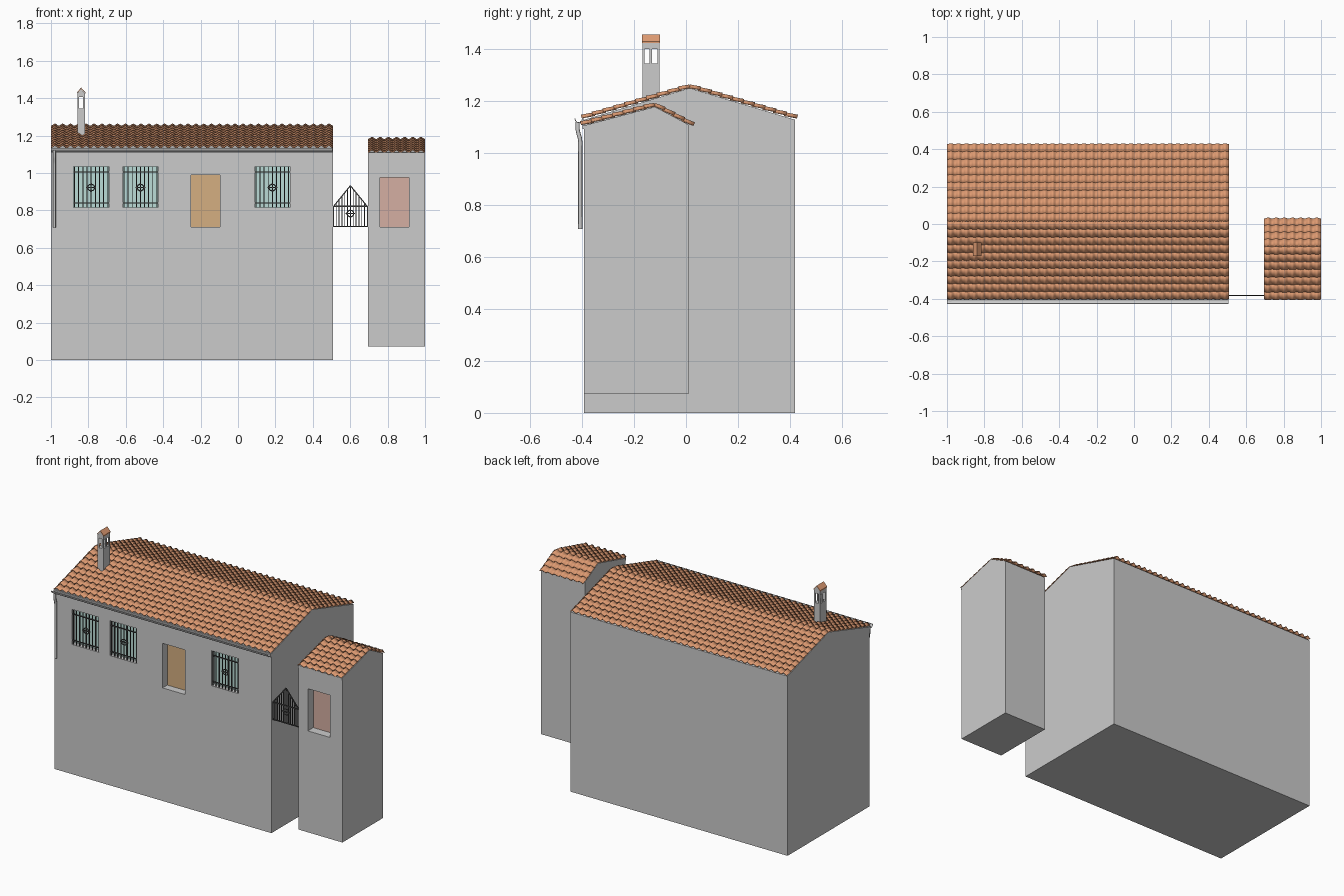
import bpy, bmesh, math
from mathutils import Vector, Matrix

if "Cube" in bpy.data.objects:
    bpy.data.objects.remove(bpy.data.objects["Cube"])


def mat(name, r, g, b):
    m = bpy.data.materials.new(name)
    m.diffuse_color = (r, g, b, 1)
    m.use_nodes = True
    m.node_tree.nodes["Principled BSDF"].inputs["Base Color"].default_value = m.diffuse_color
    return m


TILE = mat("terracotta", 0.74, 0.33, 0.17)
GLASS = mat("glass", 0.50, 0.72, 0.68)
WOOD = mat("wood", 0.66, 0.43, 0.22)
PINK = mat("painted_door", 0.66, 0.43, 0.36)
IRON = mat("iron", 0.06, 0.06, 0.06)


def finish(name, bm, material=None):
    me = bpy.data.meshes.new(name)
    bm.to_mesh(me)
    bm.free()
    ob = bpy.data.objects.new(name, me)
    bpy.context.collection.objects.link(ob)
    if material:
        me.materials.append(material)
    return ob


def add_box(bm, x0, x1, y0, y1, z0, z1):
    c = Vector(((x0 + x1) / 2, (y0 + y1) / 2, (z0 + z1) / 2))
    bmesh.ops.create_cube(bm, size=1, matrix=Matrix.Translation(c)
                          @ Matrix.Diagonal((x1 - x0, y1 - y0, z1 - z0, 1)))


def add_bar(bm, p, q, t):
    p, q = Vector(p), Vector(q)
    d = q - p
    rot = d.to_track_quat('Z', 'Y').to_matrix().to_4x4()
    bmesh.ops.create_cube(bm, size=1, matrix=Matrix.Translation((p + q) / 2)
                          @ rot @ Matrix.Diagonal((t, t, d.length, 1)))


def box(name, *b, material=None):
    bm = bmesh.new()
    add_box(bm, *b)
    return finish(name, bm, material)


def prism(name, pts, lo, hi, axis='x', material=None):
    """Extrude a closed profile along x (points y,z) or along y (points x,z)."""
    bm = bmesh.new()
    put = (lambda p, t: (t, p[0], p[1])) if axis == 'x' else (lambda p, t: (p[0], t, p[1]))
    f = bm.faces.new([bm.verts.new(put(p, lo)) for p in pts])
    ext = bmesh.ops.extrude_face_region(bm, geom=[f])
    move = (hi - lo, 0, 0) if axis == 'x' else (0, hi - lo, 0)
    bmesh.ops.translate(bm, vec=move, verts=[v for v in ext['geom'] if isinstance(v, bmesh.types.BMVert)])
    bmesh.ops.recalc_face_normals(bm, faces=bm.faces)
    return finish(name, bm, material)


def cut(ob, *b):
    cutter = box("cutter", *b)
    m = ob.modifiers.new("cut", 'BOOLEAN')
    m.operation, m.solver, m.object = 'DIFFERENCE', 'EXACT', cutter
    bpy.context.view_layer.objects.active = ob
    bpy.ops.object.modifier_apply(modifier=m.name)
    bpy.data.objects.remove(cutter)


def tiles(name, x0, x1, cols, ridge, eave, rows):
    """Overlapping corrugated rows of tiles down one slope."""
    bm = bmesh.new()
    r, e = Vector((0, *ridge)), Vector((0, *eave))
    d = (e - r).normalized()
    n = Vector((0, -d.z, d.y)) * (1 if d.y > 0 else -1)
    L = (e - r).length / rows
    seg = 8
    for i in range(rows):
        strip = []
        for s, lift in ((max(0, i * L - 0.008), -0.001), ((i + 1) * L, 0.004)):
            strip.append([])
            for k in range(cols * seg + 1):
                h = -0.006 * math.cos(2 * math.pi * k / seg) + lift
                p = r + d * s + n * h
                p.x = x0 + (x1 - x0) * k / (cols * seg)
                strip[-1].append(bm.verts.new(p))
        a, b = strip
        for k in range(cols * seg):
            f = bm.faces.new((a[k], a[k + 1], b[k + 1], b[k]))
            f.normal_update()
            if f.normal.z < 0:
                f.normal_flip()
    ob = finish(name, bm, TILE)
    m = ob.modifiers.new("thickness", 'SOLIDIFY')
    m.thickness = 0.003
    bpy.context.view_layer.objects.active = ob
    ob.select_set(True)
    bpy.ops.object.shade_smooth_by_angle(angle=math.radians(40))
    ob.select_set(False)


def ring(name, x, y, z, radius):
    bpy.ops.mesh.primitive_torus_add(location=(x, y, z), rotation=(math.pi / 2, 0, 0),
                                     major_radius=radius, minor_radius=0.003,
                                     major_segments=16, minor_segments=6)
    ob = bpy.context.object
    ob.name = name
    ob.data.materials.append(IRON)
    ob.select_set(False)


FRONT = -0.392
windows = [(-0.88, -0.69), (-0.615, -0.428), (0.09, 0.277)]
WZ0, WZ1 = 0.815, 1.035

# Main house walls with window and door recesses
house = prism("house_walls", [(FRONT, 0), (0.42, 0), (0.42, 1.128), (0.014, 1.25), (FRONT, 1.128)], -1, 0.507)
for x0, x1 in windows:
    cut(house, x0, x1, -0.5, -0.35, WZ0, WZ1)
cut(house, -0.25, -0.095, -0.5, -0.342, 0.71, 0.99)
box("house_door", -0.25, -0.095, -0.345, -0.338, 0.71, 0.99, material=WOOD)

# Annex walls and door
annex = prism("annex_walls", [(FRONT, 0.073), (0.01, 0.073), (0.01, 1.109), (-0.12, 1.178), (FRONT, 1.106)], 0.695, 1.0)
cut(annex, 0.76, 0.915, -0.5, -0.335, 0.71, 0.975)
box("annex_door", 0.76, 0.915, -0.338, -0.33, 0.71, 0.975, material=PINK)

# Cornices under the front eaves
box("house_cornice", -1, 0.507, -0.402, FRONT, 1.108, 1.13)
box("annex_cornice", 0.695, 1.0, -0.398, FRONT, 1.092, 1.108)

# Tiled roofs
tiles("house_roof_front", -1, 0.508, 36, (0.014, 1.259), (-0.402, 1.138), 10)
tiles("house_roof_back", -1, 0.508, 36, (0.014, 1.259), (0.428, 1.138), 10)
tiles("annex_roof_front", 0.695, 1.0, 7, (-0.12, 1.188), (-0.405, 1.113), 7)
tiles("annex_roof_back", 0.695, 1.0, 7, (-0.12, 1.188), (0.03, 1.109), 4)

# Windows: glass, frame and iron grille
for i, (x0, x1) in enumerate(windows):
    xc, zc = (x0 + x1) / 2, 0.922
    box(f"window_glass_{i}", x0, x1, -0.354, -0.348, WZ0, WZ1, material=GLASS)
    bm = bmesh.new()
    for a in (x0, xc - 0.005, x1 - 0.01):
        add_box(bm, a, a + 0.01, -0.362, -0.352, WZ0, WZ1)
    for a in (WZ0, WZ1 - 0.01):
        add_box(bm, x0, x1, -0.362, -0.352, a, a + 0.01)
    finish(f"window_frame_{i}", bm, GLASS)
    bm = bmesh.new()
    y = -0.386
    for k in range(9):
        x = x0 + 0.006 + (x1 - x0 - 0.012) * k / 8
        add_bar(bm, (x, y, WZ0), (x, y, WZ1), 0.005)
    for z in (0.84, 1.005):
        add_bar(bm, (x0, y, z), (x1, y, z), 0.006)
    add_bar(bm, (xc - 0.027, y, zc), (xc + 0.027, y, zc), 0.006)
    finish(f"window_grille_{i}", bm, IRON)
    ring(f"grille_ring_{i}", xc, y, zc, 0.018)

# Pointed iron gate between the buildings
bm = bmesh.new()
y, x0, x1, xc = -0.382, 0.51, 0.692, 0.601
for k in range(13):
    x = x0 + (x1 - x0) * k / 12
    top = 0.932 - 0.112 * abs(x - xc) / (xc - x0)
    add_bar(bm, (x, y, 0.71), (x, y, top), 0.005)
for z in (0.713, 0.822):
    add_bar(bm, (x0, y, z), (x1, y, z), 0.006)
for x in (x0, x1):
    add_bar(bm, (x, y, 0.82), (xc, y, 0.932), 0.006)
add_bar(bm, (xc - 0.025, y, 0.783), (xc + 0.025, y, 0.783), 0.006)
finish("gate", bm, IRON)
ring("gate_ring", xc, y, 0.783, 0.018)

# Chimney with see-through vents and tiled cap
cx0, cx1, cxm = -0.859, -0.818, -0.8385
chimney = prism("chimney", [(cx0, 1.19), (cx1, 1.19), (cx1, 1.425), (cxm, 1.45), (cx0, 1.425)], -0.168, -0.102, axis='y')
cut(chimney, -0.849, -0.828, -0.3, 0, 1.345, 1.405)
for y0 in (-0.16, -0.13):
    cut(chimney, -0.9, -0.78, y0, y0 + 0.02, 1.345, 1.40)
prism("chimney_cap", [(cx0 - 0.003, 1.424), (cxm, 1.45), (cx1 + 0.003, 1.424), (cx1 + 0.003, 1.430),
                      (cxm, 1.456), (cx0 - 0.003, 1.430)], -0.17, -0.1, axis='y', material=TILE)

# Half-round gutter and bent downspout
arc = [(math.cos(math.pi * k / 8), math.sin(math.pi * k / 8)) for k in range(9)]
profile = [(-0.411 + 0.018 * c, 1.133 - 0.018 * s) for c, s in arc]
profile += [(-0.411 + 0.015 * c, 1.133 - 0.015 * s) for c, s in reversed(arc)]
prism("gutter", profile, -1, 0.505)
curve = bpy.data.curves.new("downspout", 'CURVE')
curve.dimensions = '3D'
curve.bevel_depth = 0.008
curve.bevel_resolution = 2
curve.use_fill_caps = True
path = [(-0.417, 1.12), (-0.417, 1.09), (-0.414, 1.075), (-0.409, 1.06), (-0.407, 1.045), (-0.407, 0.708)]
sp = curve.splines.new('POLY')
sp.points.add(len(path) - 1)
for pt, (py, pz) in zip(sp.points, path):
    pt.co = (-0.982, py, pz, 1)
bpy.context.collection.objects.link(bpy.data.objects.new("downspout", curve))
